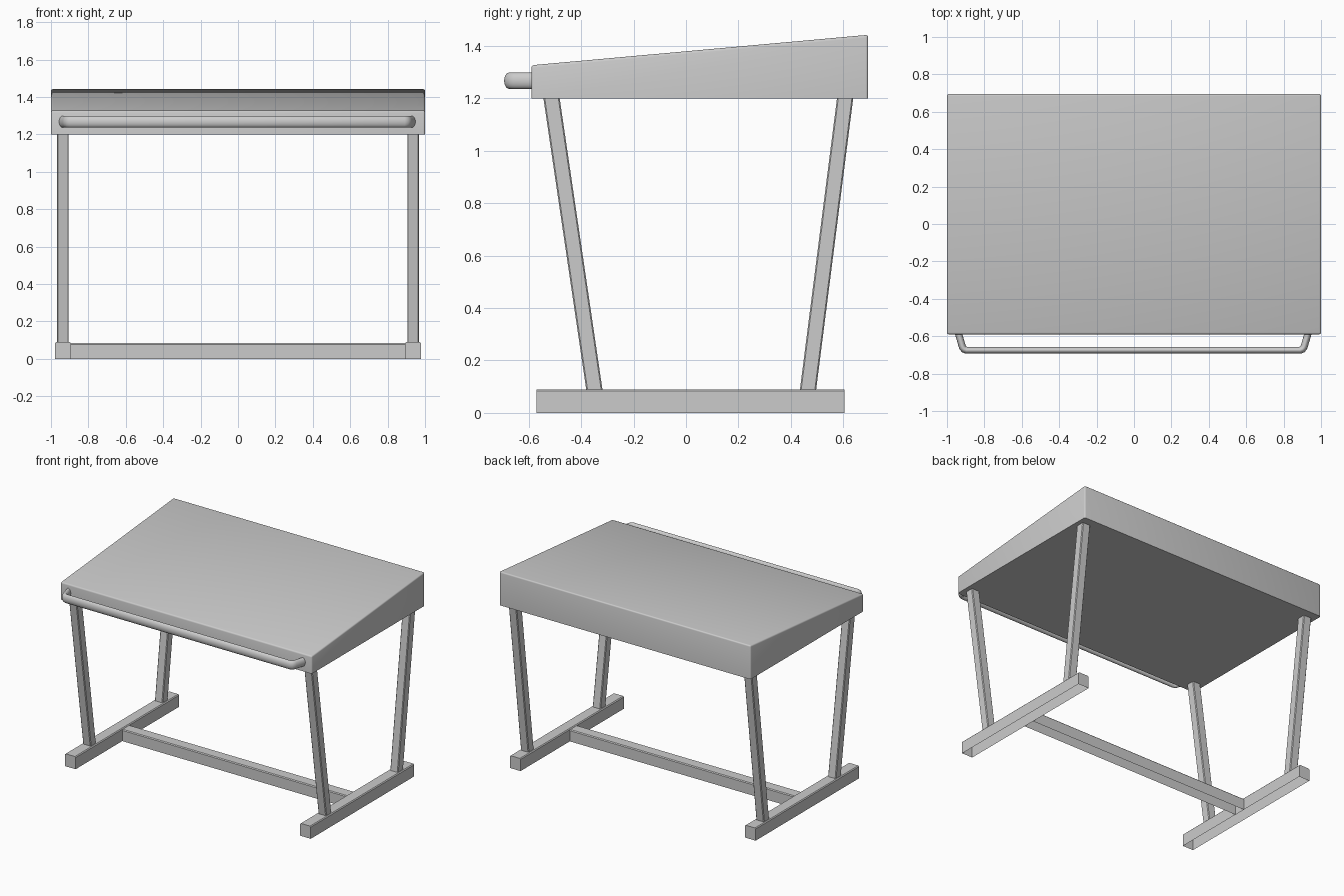
import bpy, bmesh
from mathutils import Vector

if "Cube" in bpy.data.objects:
    bpy.data.objects.remove(bpy.data.objects["Cube"])


def finish(name, bm, mirror=False):
    bmesh.ops.recalc_face_normals(bm, faces=bm.faces)
    mesh = bpy.data.meshes.new(name)
    bm.to_mesh(mesh)
    bm.free()
    obj = bpy.data.objects.new(name, mesh)
    bpy.context.collection.objects.link(obj)
    if mirror:
        obj.modifiers.new("mirror", 'MIRROR').use_axis[0] = True
    bpy.ops.object.select_all(action='DESELECT')
    obj.select_set(True)
    bpy.context.view_layer.objects.active = obj
    bpy.ops.object.shade_smooth_by_angle(angle=0.6)
    return obj


def prism(profile, x0, x1, bevel, pick, segments=1, open_bottom=False):
    """Extrude a (y, z) profile along x; bevel the edges chosen by pick."""
    bm = bmesh.new()
    base = bm.faces.new([bm.verts.new((x0, y, z)) for y, z in profile])
    ext = bmesh.ops.extrude_face_region(bm, geom=[base], use_keep_orig=True)
    for v in ext["geom"]:
        if isinstance(v, bmesh.types.BMVert):
            v.co.x = x1
    bmesh.ops.recalc_face_normals(bm, faces=bm.faces)
    edges = [e for e in bm.edges if pick(e.verts[0].co, e.verts[1].co)]
    bmesh.ops.bevel(bm, geom=edges, offset=bevel, segments=segments,
                    profile=0.5, affect='EDGES')
    if open_bottom:
        under = [f for f in bm.faces if all(v.co.z < 1e-5 for v in f.verts)]
        bmesh.ops.delete(bm, geom=under, context='FACES')
    return bm


def box(y0, y1, z1):
    return [(y0, 0), (y1, 0), (y1, z1), (y0, z1)]


# Sloped desk box with softened edges everywhere but the underside
body = [(-0.59, 1.2), (0.695, 1.2), (0.695, 1.442), (-0.59, 1.326)]
finish("desk_box", prism(body, -1.0, 1.0, 0.01,
                         lambda a, b: max(a.z, b.z) > 1.21, 3))

# Splayed legs, mirrored to both sides
for name, y_low, y_high in (("front_leg", -0.349, -0.513),
                            ("back_leg", 0.465, 0.607)):
    h = 0.031
    leg = [(y_low - h, 0.085), (y_low + h, 0.085),
           (y_high + h, 1.201), (y_high - h, 1.201)]
    finish(name, prism(leg, 0.905, 0.968, 0.005,
                       lambda a, b: abs(a.z - b.z) > 0.5), True)

# Floor runners, hollow underneath
finish("foot_runner", prism(box(-0.57, 0.605, 0.09), 0.893, 0.978, 0.006,
                            lambda a, b: min(a.z, b.z) > 0.05
                            and abs(a.y - b.y) > 0.5, 1, True), True)

# Cross bar joining the runners, also hollow underneath
finish("cross_bar", prism(box(-0.04, 0.045, 0.083), -0.894, 0.894, 0.006,
                          lambda a, b: min(a.z, b.z) > 0.05
                          and abs(a.x - b.x) > 0.5, 1, True))

# Front rail: oval section swept along a path with rounded corners
section = bpy.data.curves.new("rail_section", 'CURVE')
half = [(0.936, -0.58), (0.915, -0.652), (0.911, -0.662),
        (0.904, -0.670), (0.892, -0.675)]
path = [Vector((-x - 0.004, y, 1.267)) for x, y in half]
path += [Vector((x - 0.004, y, 1.267)) for x, y in reversed(half)]
bpy.data.curves.remove(section)

from math import cos, sin, tau
bm = bmesh.new()
rings = []
for i, p in enumerate(path):
    d_in = (p - path[max(i - 1, 0)]).normalized()
    d_out = (path[min(i + 1, len(path) - 1)] - p).normalized()
    t = (d_in + d_out).normalized()
    side = Vector((-t.y, t.x, 0))
    rings.append([bm.verts.new(p + side * (0.019 * cos(k * tau / 24))
                               + Vector((0, 0, 0.031 * sin(k * tau / 24))))
                  for k in range(24)])
for a, b in zip(rings, rings[1:]):
    for k in range(24):
        n = (k + 1) % 24
        bm.faces.new((a[k], a[n], b[n], b[k]))
bm.faces.new(rings[0])
bm.faces.new(rings[-1])
finish("front_rail", bm)
